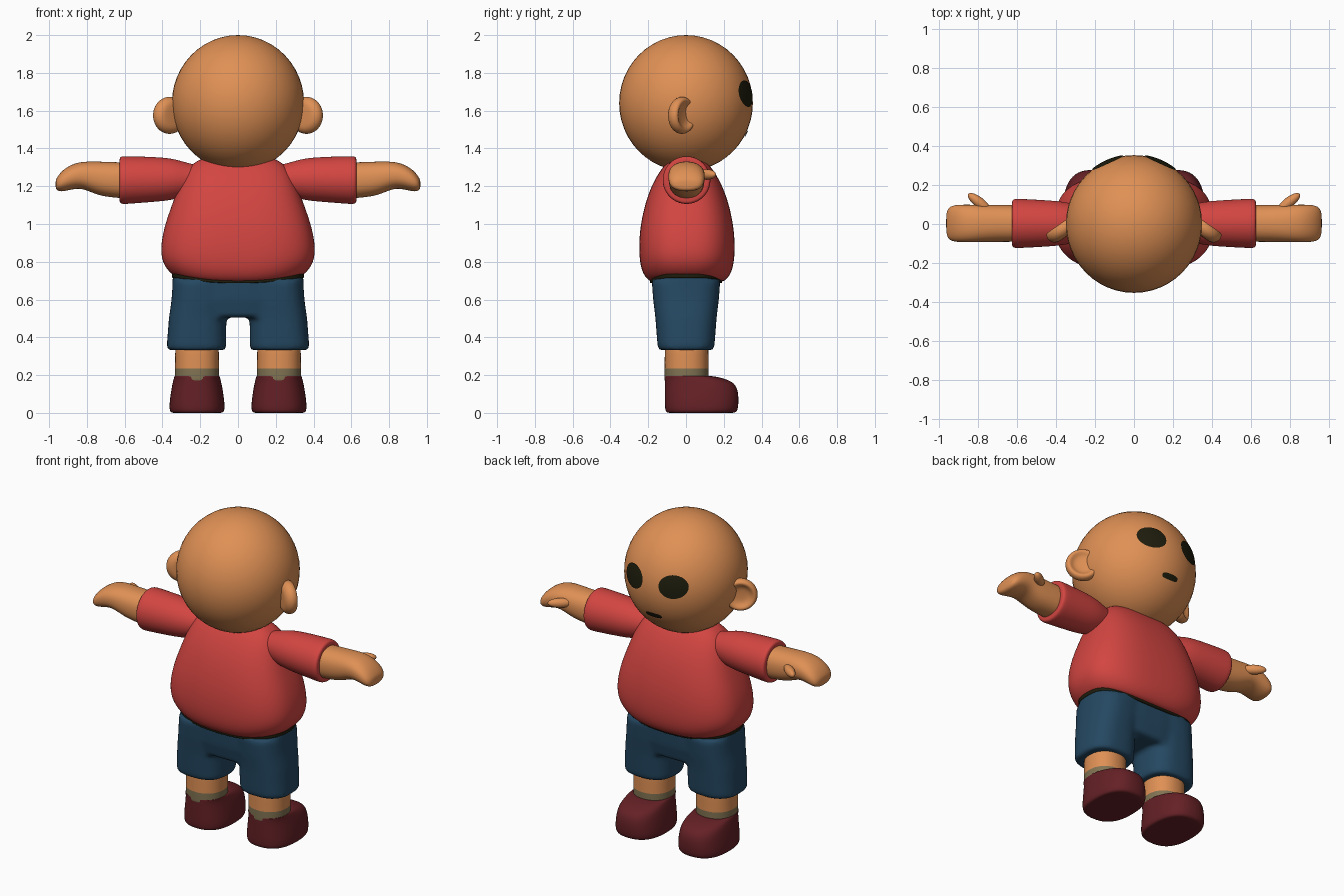
import bpy, bmesh
from math import sin, cos, pi, radians, sqrt, copysign
from mathutils import Matrix, Vector

if "Cube" in bpy.data.objects:
    bpy.data.objects.remove(bpy.data.objects["Cube"], do_unlink=True)


def material(name, r, g, b):
    m = bpy.data.materials.new(name)
    m.use_nodes = True
    m.diffuse_color = (r, g, b, 1)
    bsdf = m.node_tree.nodes["Principled BSDF"]
    bsdf.inputs["Base Color"].default_value = (r, g, b, 1)
    bsdf.inputs["Roughness"].default_value = 0.8
    return m


skin = material("skin_tan", 0.74, 0.28, 0.09)
red = material("shirt_red", 0.65, 0.06, 0.053)
blue = material("shorts_blue", 0.018, 0.065, 0.122)
maroon = material("shoe_maroon", 0.13, 0.015, 0.019)
olive = material("sock_olive", 0.22, 0.17, 0.085)
black = material("dark_brown", 0.013, 0.012, 0.004)


def loft(bm, rings, axis="z", power=2, n=20):
    """Closed tube of superellipse rings: (position, centre u, centre v, radius u, radius v)."""
    def bend(c):
        return copysign(abs(c) ** (2 / power), c)
    loops = []
    for t, cu, cv, ru, rv in rings:
        loop = []
        for i in range(n):
            a = 2 * pi * (i + 0.5) / n
            u, v = cu + ru * bend(cos(a)), cv + rv * bend(sin(a))
            loop.append(bm.verts.new((u, v, t) if axis == "z" else (t, u, v)))
        loops.append(loop)
    for a, b in zip(loops, loops[1:]):
        for i in range(n):
            j = (i + 1) % n
            bm.faces.new((a[i], a[j], b[j], b[i]))
    bm.faces.new(loops[0][::-1])
    bm.faces.new(loops[-1])
    return bm


def finish(name, bm, mats, mirror=False, subdivide=2, rule=None):
    bmesh.ops.recalc_face_normals(bm, faces=bm.faces[:])
    for f in bm.faces:
        f.smooth = True
        if rule:
            f.material_index = rule(f.calc_center_median())
    mesh = bpy.data.meshes.new(name)
    bm.to_mesh(mesh)
    bm.free()
    for m in mats:
        mesh.materials.append(m)
    ob = bpy.data.objects.new(name, mesh)
    bpy.context.collection.objects.link(ob)
    if mirror:
        ob.modifiers.new("Mirror", "MIRROR").use_mirror_merge = False
    if subdivide:
        s = ob.modifiers.new("Subdivision", "SUBSURF")
        s.levels = s.render_levels = subdivide
    return ob


def ellipsoid(name, matrix, mat, mirror=False, segments=48):
    bm = bmesh.new()
    bmesh.ops.create_uvsphere(bm, u_segments=segments, v_segments=segments // 2,
                              radius=1, matrix=matrix)
    return finish(name, bm, [mat], mirror, 0)


# Head
HEAD, RAD = Vector((0, 0, 1.64)), Vector((0.35, 0.354, 0.36))
ellipsoid("head", Matrix.Translation(HEAD) @ Matrix.Diagonal((*RAD, 1)), skin)


# Face details: thin discs wrapped on the head
def face_patch(name, x, z, rx, rz, mirror, power=2):
    bm = bmesh.new()
    loft(bm, [(0, x, z, rx * k, rz * k) for k in (1, 0.8, 0.6, 0.4, 0.2, 0.02)], "z", power, 28)
    bm.faces.ensure_lookup_table()
    bm.faces.remove(bm.faces[-2])
    for v in bm.verts:
        px, pz = v.co.x, v.co.y
        d = 1 - (px / RAD.x) ** 2 - ((pz - HEAD.z) / RAD.z) ** 2
        v.co = (px, RAD.y * sqrt(max(d, 0)) + 0.005, pz)
    if sum(f.normal.y for f in bm.faces) < 0:
        bmesh.ops.reverse_faces(bm, faces=bm.faces[:])
    return finish(name, bm, [black], mirror, 0)


face_patch("eyes", 0.135, 1.69, 0.08, 0.07, True)
face_patch("mouth", 0, 1.48, 0.055, 0.016, False, 3)

# Ears: shallow dishes swept back from the head
bm = loft(bmesh.new(), [(-0.04, 0, 0, 0.05, 0.05), (-0.035, 0, 0, 0.08, 0.08),
                        (-0.005, 0, 0, 0.104, 0.104), (0.03, 0, 0, 0.095, 0.095),
                        (0.036, 0, 0, 0.075, 0.075), (0.014, 0, 0, 0.055, 0.055),
                        (0.01, 0, 0, 0.02, 0.02)])
c, s = cos(radians(35)), sin(radians(35))
bm.transform(Matrix(((c, 0, s, 0.36), (-s, 0, c, -0.025), (0, 1, 0, 1.575), (0, 0, 0, 1))))
finish("ears", bm, [skin], True)


# Shirt body and belt share a hem that rises at the sides
def raise_hem(bm):
    for v in bm.verts:
        if v.co.z < 0.76:
            v.co.z += 0.03 * min(1, (v.co.x / 0.33) ** 2)
    return bm


bm = loft(bmesh.new(), [(z, 0, 0.005, rx, ry) for z, rx, ry in (
    (0.69, 0.31, 0.17), (0.695, 0.345, 0.205), (0.75, 0.397, 0.245), (0.86, 0.415, 0.257),
    (0.98, 0.395, 0.25), (1.1, 0.352, 0.225), (1.2, 0.315, 0.19), (1.28, 0.28, 0.145),
    (1.335, 0.225, 0.1), (1.36, 0.15, 0.05))], "z", 2.7, 28)
finish("shirt_body", raise_hem(bm), [red])

bm = loft(bmesh.new(), [(z, 0, 0, 0.352, 0.192) for z in (0.682, 0.685, 0.715, 0.72)], "z", 2.8, 28)
finish("belt", raise_hem(bm), [black])

# Sleeves
bm = loft(bmesh.new(), [(x, 0.003, z, r, r) for x, z, r in (
    (0.12, 1.235, 0.06), (0.26, 1.237, 0.083), (0.34, 1.237, 0.112), (0.45, 1.236, 0.121),
    (0.58, 1.233, 0.128), (0.615, 1.232, 0.129), (0.627, 1.232, 0.12), (0.627, 1.232, 0.098))], "x")
finish("sleeves", bm, [red], True)

# Forearms with mitten hands
bm = loft(bmesh.new(), [(x, 0.003, (lo + hi) / 2, ry, (hi - lo) / 2) for x, lo, hi, ry in (
    (0.5, 1.13, 1.325, 0.092), (0.62, 1.135, 1.327, 0.096), (0.74, 1.147, 1.332, 0.096),
    (0.82, 1.19, 1.332, 0.097), (0.88, 1.183, 1.318, 0.098), (0.93, 1.17, 1.285, 0.095),
    (0.957, 1.175, 1.25, 0.08), (0.966, 1.19, 1.23, 0.045))], "x", 2.3)
finish("forearms_and_hands", bm, [skin], True)

# Thumbs
ellipsoid("thumbs", Matrix.Translation((0.795, 0.11, 1.262)) @ Matrix.Rotation(radians(38), 4, "Z")
          @ Matrix.Diagonal((0.072, 0.027, 0.028, 1)), skin, True, 24)

# Shorts: hips and two legs fused into one smooth volume
bm = loft(bmesh.new(), [(0.505, 0, 0, 0.34, 0.15), (0.6, 0, 0, 0.35, 0.172),
                        (0.735, 0, 0, 0.346, 0.182)], "z", 2.8, 40)
for side in (-1, 1):
    loft(bm, [(z, side * x, 0, rx, ry) for z, x, rx, ry in (
        (0.332, 0.22, 0.148, 0.14), (0.345, 0.22, 0.158, 0.15), (0.5, 0.214, 0.152, 0.162),
        (0.6, 0.2, 0.152, 0.174), (0.7, 0.19, 0.155, 0.182))], "z", 2.7, 40)
shorts = finish("shorts", bm, [blue], False, 0)
remesh = shorts.modifiers.new("Fuse", "REMESH")
remesh.mode, remesh.voxel_size, remesh.use_smooth_shade = "VOXEL", 0.014, True
smooth = shorts.modifiers.new("Soften", "SMOOTH")
smooth.factor, smooth.iterations = 0.5, 6

# Lower legs, with socks as the lowest band
bm = loft(bmesh.new(), [(z, 0.217, 0.003, r, r) for z, r in (
    (0.15, 0.118), (0.18, 0.118), (0.218, 0.118), (0.222, 0.118), (0.3, 0.117), (0.42, 0.117))],
    "z", 2.2)
finish("lower_legs_and_socks", bm, [skin, olive], True, 2, lambda p: 1 if p.z < 0.22 else 0)

# Shoes
bm = loft(bmesh.new(), [(z, 0.217, (back + front) / 2, rx, (front - back) / 2)
                        for z, rx, back, front in (
    (0.008, 0.12, -0.085, 0.24), (0.008, 0.142, -0.108, 0.268), (0.03, 0.15, -0.114, 0.28),
    (0.12, 0.138, -0.114, 0.28), (0.168, 0.128, -0.114, 0.252), (0.192, 0.121, -0.114, 0.165),
    (0.197, 0.118, -0.112, 0.12), (0.19, 0.1, -0.1, 0.1))], "z", 2.5, 24)
for v in bm.verts:
    if v.co.z < 0.01:
        v.co.z = 0
finish("shoes", bm, [maroon], True)
